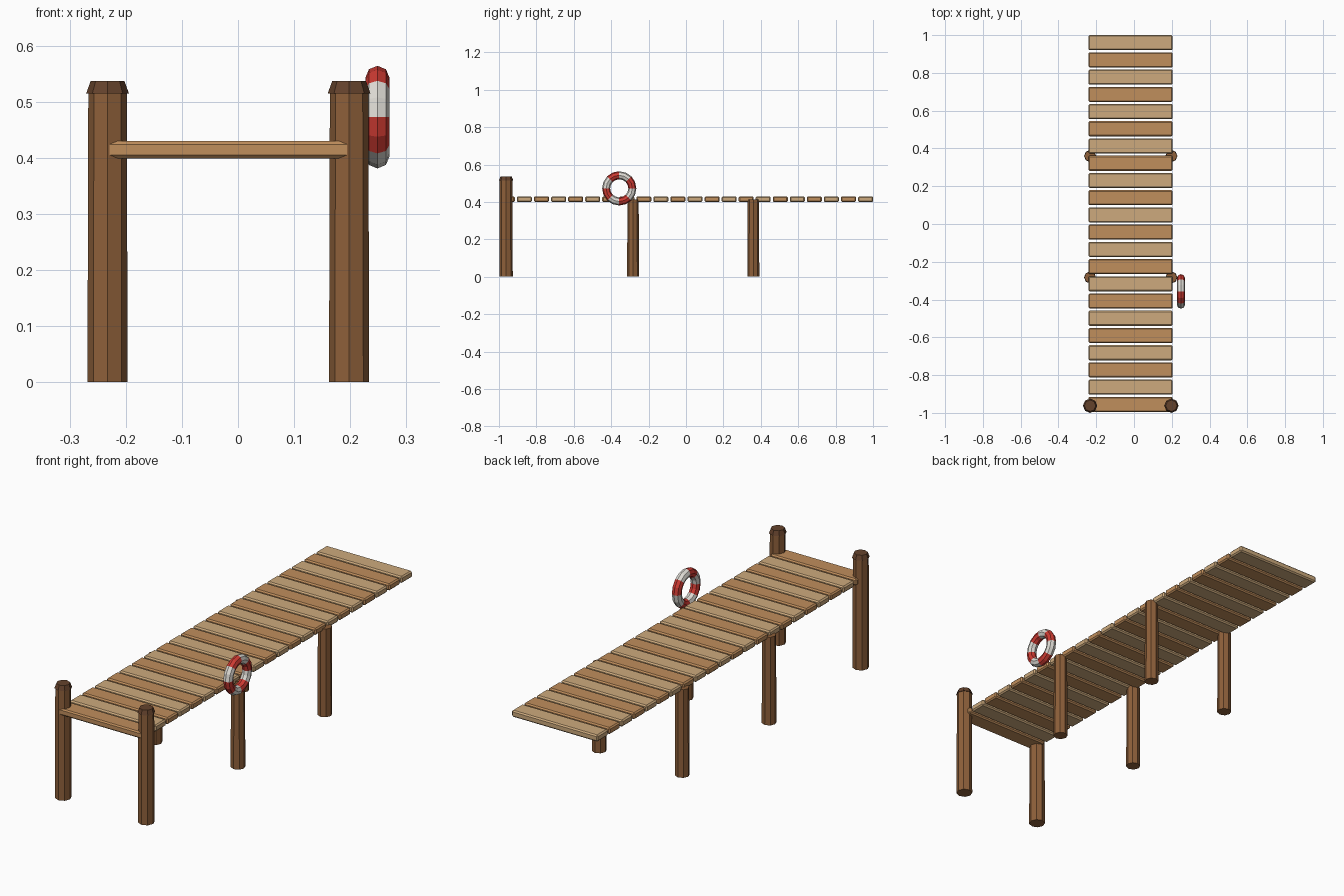
import bpy, bmesh, math
from mathutils import Matrix

if "Cube" in bpy.data.objects:
    bpy.data.objects.remove(bpy.data.objects["Cube"])


def material(name, r, g, b):
    def lin(c):
        c /= 255
        return c / 12.92 if c <= 0.04045 else ((c + 0.055) / 1.055) ** 2.4
    m = bpy.data.materials.new(name)
    m.diffuse_color = (lin(r), lin(g), lin(b), 1)
    m.use_nodes = True
    m.node_tree.nodes["Principled BSDF"].inputs["Base Color"].default_value = m.diffuse_color
    return m


LIGHT = material("light plank wood", 205, 170, 125)
DARK = material("warm plank wood", 192, 142, 92)
POST = material("post wood", 142, 96, 58)
CAP = material("dark cap wood", 100, 66, 44)
RED = material("ring red", 205, 58, 50)
WHITE = material("ring white", 222, 219, 212)


def finish(name, bm, *mats):
    bmesh.ops.recalc_face_normals(bm, faces=bm.faces)
    me = bpy.data.meshes.new(name)
    bm.to_mesh(me)
    bm.free()
    for m in mats:
        me.materials.append(m)
    ob = bpy.data.objects.new(name, me)
    bpy.context.collection.objects.link(ob)
    return ob


def frustum(name, x, y, z0, z1, r0, r1, mat):
    bm = bmesh.new()
    bmesh.ops.create_cone(bm, cap_ends=True, segments=8, radius1=r0, radius2=r1,
                          depth=z1 - z0,
                          matrix=Matrix.Translation((x, y, (z0 + z1) / 2)))
    return finish(name, bm, mat)


# Deck planks, alternating in colour
COUNT, WIDTH = 22, 0.08
FIRST, LAST = -0.955, 0.96
for i in range(COUNT):
    y = FIRST + (LAST - FIRST) * i / (COUNT - 1)
    bm = bmesh.new()
    bmesh.ops.create_cube(bm, size=1, matrix=Matrix.Translation((-0.018, y, 0.4145))
                          @ Matrix.Diagonal((0.446, WIDTH, 0.031, 1)))
    bmesh.ops.bevel(bm, geom=bm.edges[:], offset=0.006, segments=1, affect='EDGES')
    finish(f"plank_{i + 1}", bm, LIGHT if i % 2 else DARK)

# Posts: tall capped pair at the front, short pairs under the deck
for side, x in (("left", -0.2325), ("right", 0.198)):
    frustum(f"front_post_{side}", x, -0.962, 0, 0.517, 0.0358, 0.0343, POST)
    frustum(f"front_post_cap_{side}", x, -0.962, 0.515, 0.537, 0.038, 0.030, CAP)
    frustum(f"middle_post_{side}", x, -0.283, 0, 0.412, 0.032, 0.030, POST)
    frustum(f"back_post_{side}", x, 0.36, 0, 0.412, 0.032, 0.030, POST)

# Life ring: low-poly torus with eight alternating stripes
SEG, SIDES, MAJOR, MINOR = 16, 8, 0.070, 0.0215
bm = bmesh.new()
rings = []
for i in range(SEG):
    a = 2 * math.pi * i / SEG
    loop = []
    for j in range(SIDES):
        t = 2 * math.pi * j / SIDES
        r = MAJOR + MINOR * math.cos(t)
        loop.append(bm.verts.new((0.2485 + MINOR * math.sin(t),
                                  -0.357 - r * math.cos(a), 0.4725 + r * math.sin(a))))
    rings.append(loop)
for i in range(SEG):
    p, q = rings[i], rings[(i + 1) % SEG]
    for j in range(SIDES):
        k = (j + 1) % SIDES
        f = bm.faces.new((p[j], p[k], q[k], q[j]))
        f.material_index = (i // 2) % 2
finish("life_ring", bm, WHITE, RED)
